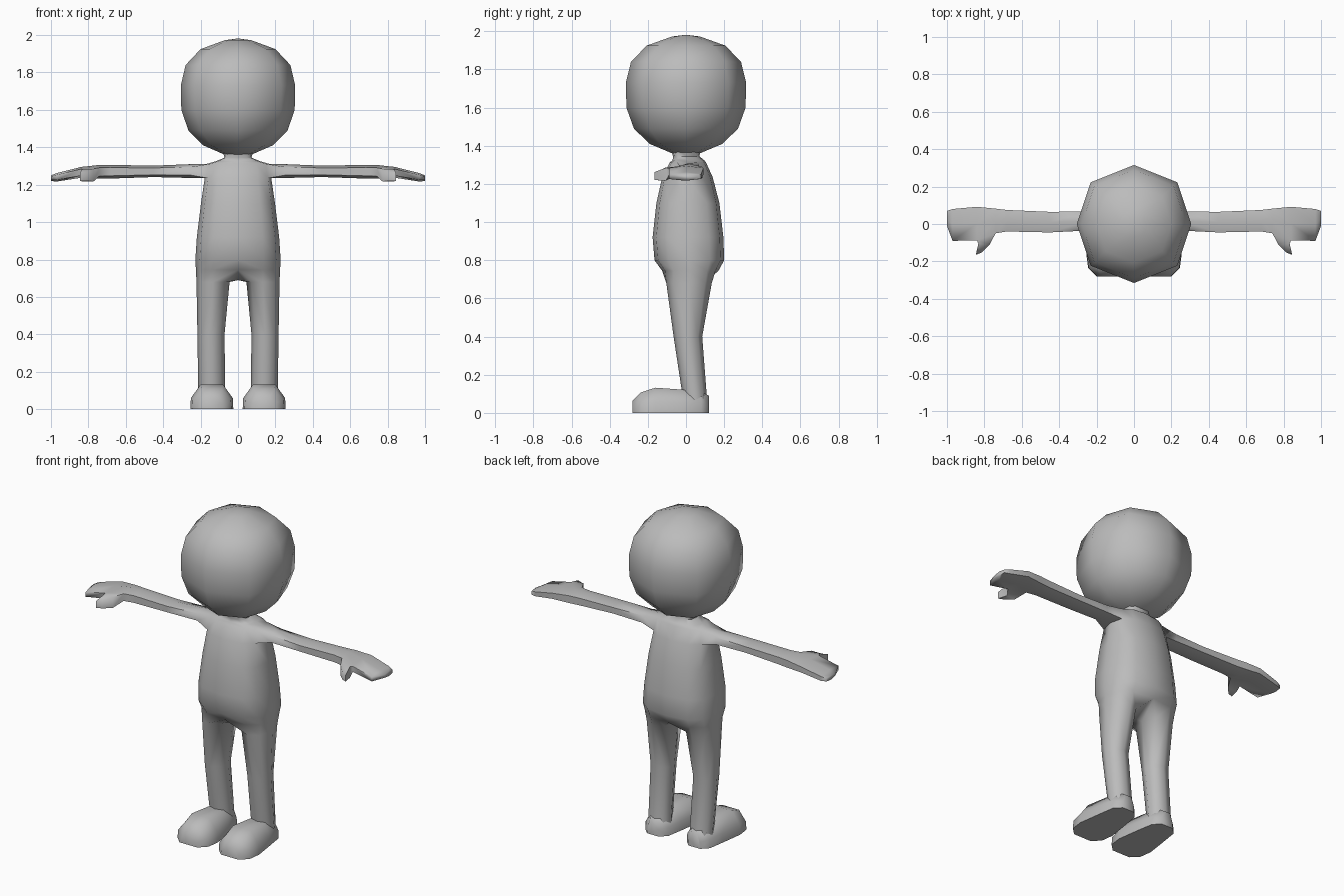
import bpy, bmesh, math

if "Cube" in bpy.data.objects:
    bpy.data.objects.remove(bpy.data.objects["Cube"])

skin = bpy.data.materials.new("plain grey")
skin.diffuse_color = (0.5, 0.5, 0.5, 1)
skin.use_nodes = True
skin.node_tree.nodes["Principled BSDF"].inputs["Base Color"].default_value = skin.diffuse_color


def add_ring(bm, pts):
    return [bm.verts.new(p) for p in pts]


def bridge(bm, a, b, closed=True, skip=()):
    n = len(a)
    for i in range(n if closed else n - 1):
        if i not in skip:
            j = (i + 1) % n
            bm.faces.new((a[i], a[j], b[j], b[i]))


def loft(bm, rings, caps=(True, True)):
    loops = [add_ring(bm, r) for r in rings]
    for a, b in zip(loops, loops[1:]):
        bridge(bm, a, b)
    for loop, cap in zip((loops[0], loops[-1]), caps):
        if cap:
            bm.faces.new(loop)
    return loops


def finish(name, bm, mirror=True, angle=75):
    if mirror:
        bmesh.ops.mirror(bm, geom=bm.verts[:] + bm.edges[:] + bm.faces[:],
                         axis='X', merge_dist=0.001)
        bmesh.ops.holes_fill(bm, edges=[e for e in bm.edges if e.is_boundary], sides=20)
    bmesh.ops.recalc_face_normals(bm, faces=bm.faces)
    me = bpy.data.meshes.new(name)
    bm.to_mesh(me)
    bm.free()
    me.materials.append(skin)
    ob = bpy.data.objects.new(name, me)
    bpy.context.collection.objects.link(ob)
    bpy.ops.object.select_all(action='DESELECT')
    ob.select_set(True)
    bpy.context.view_layer.objects.active = ob
    bpy.ops.object.shade_smooth_by_angle(angle=math.radians(angle))


# Head: eight-sided rounded ball
bm = bmesh.new()
rings = []
for z, r in [(1.36, .07), (1.41, .185), (1.49, .265), (1.6, .303), (1.73, .306),
             (1.84, .28), (1.925, .2), (1.973, .07)]:
    rings.append([])
    for k in range(8):
        a = k * math.pi / 4
        rings[-1].append((r * math.sin(a) * (1.07 if k % 2 else 1),
                          -r * math.cos(a) * 1.03, z))
loops = loft(bm, rings, (True, False))
crown = bm.verts.new((0, 0, 1.982))
for k in range(8):
    bm.faces.new((loops[-1][k], loops[-1][(k + 1) % 8], crown))
finish("head", bm, mirror=False)


# Body: one half of torso, arm and leg, then mirrored
def half_row(z, rx, y0, y1):
    pts = []
    for k in range(7):
        a = k * math.pi / 6
        s, c = math.sin(a), math.cos(a)
        pts.append((rx * abs(s) ** .75, (y0 + y1) / 2
                    - (y1 - y0) / 2 * math.copysign(abs(c) ** .75, c), z))
    return pts


bm = bmesh.new()
rows = [(1.385, .085, -.08, .08), (1.345, .072, -.068, .07), (1.325, .12, -.07, .095),
        (1.312, .165, -.085, .105), (1.235, .178, -.125, .14), (1.1, .198, -.155, .175),
        (.92, .22, -.175, .196), (.8, .228, -.165, .2), (.745, .225, -.125, .17)]
torso = [add_ring(bm, half_row(*r)) for r in rows]
for i, (a, b) in enumerate(zip(torso, torso[1:])):
    bridge(bm, a, b, closed=False, skip=(2, 3) if i == 3 else ())

# Leg: hangs from the hip edge plus one crotch point
prev = torso[-1] + [bm.verts.new((0, .01, .69))]
for z, x0, x1, y0, y1 in [(.68, .045, .222, -.103, .135), (.4, .072, .217, -.065, .085),
                          (.05, .068, .212, -.012, .112)]:
    ring = []
    for k in range(8):
        a = (k - 1) * math.pi / 4
        ring.append(((x0 + x1) / 2 + (x1 - x0) / 2 * math.sin(a),
                     (y0 + y1) / 2 - (y1 - y0) / 2 * math.cos(a), z))
    ring = add_ring(bm, ring)
    bridge(bm, prev, ring)
    prev = ring
bm.faces.new(prev)

# Arm and hand: six-sided tube from the shoulder opening
top, low = torso[3], torso[4]
prev = [low[2], low[3], low[4], top[4], top[3], top[2]]
arm = []
for x, y0, y1, z0, z1 in [(.25, -.035, .067, 1.236, 1.31), (.45, -.045, .065, 1.241, 1.302),
                          (.68, -.04, .075, 1.233, 1.306), (.74, -.05, .082, 1.232, 1.306),
                          (.84, -.088, .092, 1.237, 1.295), (.97, -.09, .08, 1.217, 1.262),
                          (1.0, -.01, .07, 1.22, 1.25)]:
    ym, zm, h = (y0 + y1) / 2, (z0 + z1) / 2, (z1 - z0) * .3
    ring = add_ring(bm, [(x, y0, zm - h), (x, ym, z0), (x, y1, zm - h),
                         (x, y1, zm + h), (x, ym, z1), (x, y0, zm + h)])
    bridge(bm, prev, ring, skip=(5,) if len(arm) == 4 else ())
    arm.append(ring)
    prev = ring
bm.faces.new(prev)

# Thumb: grows from the front of the palm
prev = [arm[3][0], arm[4][0], arm[4][5], arm[3][5]]
for xa, ya, xb, yb, z0, z1 in [(.772, -.11, .832, -.105, 1.218, 1.285),
                               (.815, -.153, .846, -.165, 1.22, 1.262)]:
    ring = add_ring(bm, [(xa, ya, z0), (xb, yb, z0), (xb, yb, z1), (xa, ya, z1)])
    bridge(bm, prev, ring)
    prev = ring
bm.faces.new(prev)
finish("body", bm)

# Feet: cross-sections from toe to heel with a flat sole
bm = bmesh.new()
rings = []
for y, x0, x1, h in [(-.28, .08, .2, .065), (-.235, .035, .245, .108), (-.16, .025, .255, .132),
                     (-.02, .045, .235, .122), (.08, .062, .22, .11), (.12, .1, .18, .09)]:
    w = (x1 - x0) * .24
    rings.append([(x0, y, 0), (x0 + .003, y, h * .45), (x0 + w, y, h),
                  (x1 - w, y, h), (x1 - .003, y, h * .45), (x1, y, 0)])
loft(bm, rings)
finish("feet", bm, angle=65)
